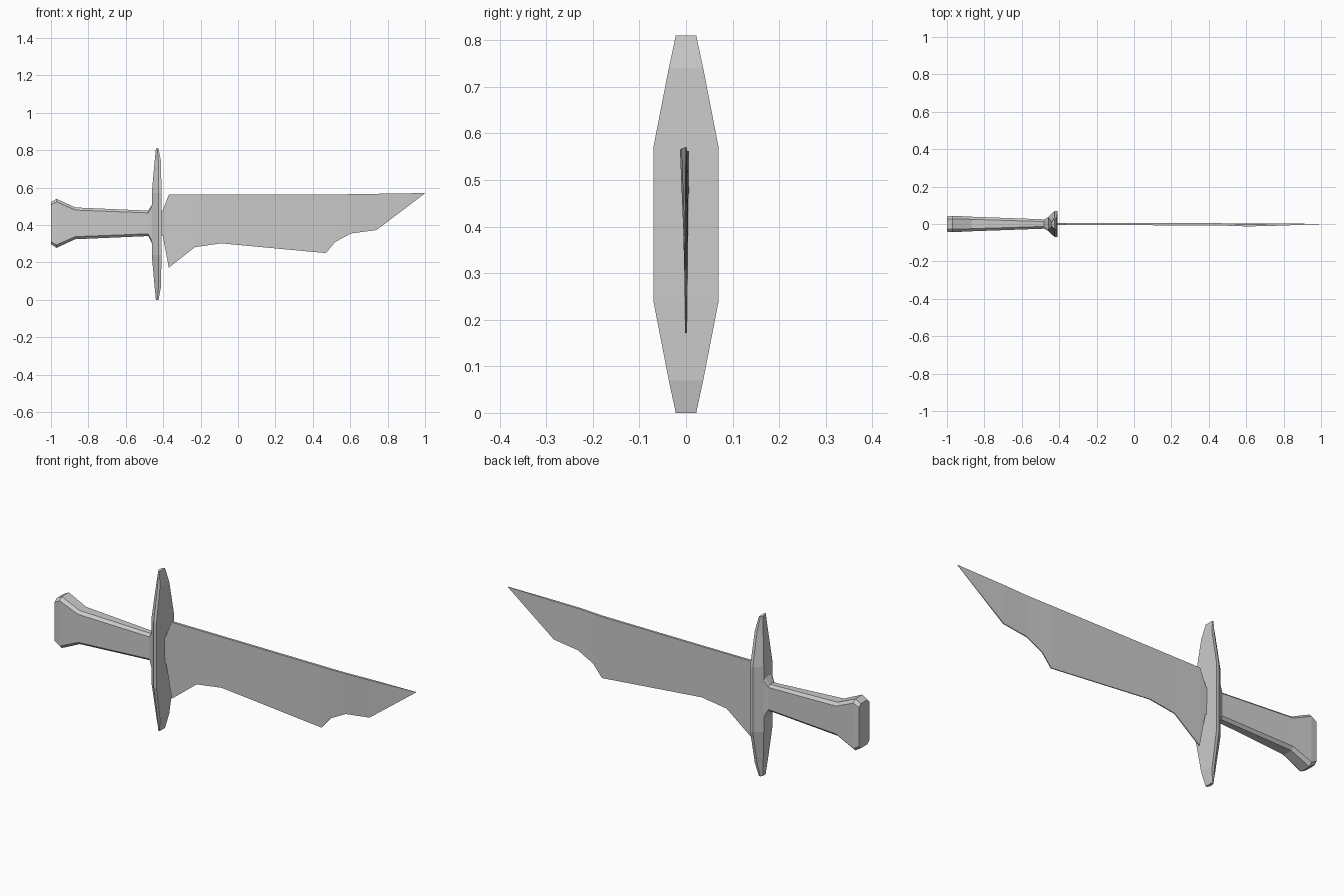
import bpy, bmesh

if "Cube" in bpy.data.objects:
    bpy.data.objects.remove(bpy.data.objects["Cube"])


def loft(name, rings):
    """Skin a list of equal-length closed rings and cap both ends."""
    bm = bmesh.new()
    loops = [[bm.verts.new(p) for p in ring] for ring in rings]
    n = len(loops[0])
    for a, b in zip(loops, loops[1:]):
        for i in range(n):
            j = (i + 1) % n
            bm.faces.new((a[i], a[j], b[j], b[i]))
    bm.faces.new(loops[0])
    bm.faces.new(loops[-1])
    bmesh.ops.remove_doubles(bm, verts=bm.verts, dist=0.0002)
    bmesh.ops.recalc_face_normals(bm, faces=bm.faces)
    mesh = bpy.data.meshes.new(name)
    bm.to_mesh(mesh)
    bm.free()
    obj = bpy.data.objects.new(name, mesh)
    bpy.context.collection.objects.link(obj)
    return obj


def grip_ring(x, z0, z1, w, c):
    """Chamfered rectangle across the handle."""
    half = [(w - c, z0), (w, z0 + c), (w, z1 - c), (w - c, z1)]
    return [(x, y, z) for y, z in half] + [(x, -y, z) for y, z in reversed(half)]


# Handle: flared pommel, tapering grip, collar at the guard
handle = loft("handle", [grip_ring(*s) for s in [
    (-1.00, 0.297, 0.522, 0.041, 0.014),
    (-0.97, 0.278, 0.540, 0.044, 0.016),
    (-0.87, 0.324, 0.494, 0.039, 0.014),
    (-0.48, 0.341, 0.477, 0.025, 0.012),
    (-0.46, 0.303, 0.510, 0.036, 0.012),
    (-0.44, 0.303, 0.510, 0.036, 0.012)]])


# Guard: wide towards the blade, narrow towards the handle, mirrored in z
def guard_ring(z, back, mid, front, w):
    return [(back, -w * 0.5, z), (mid, -w, z), (front, -w, z),
            (front, w, z), (mid, w, z), (back, w * 0.5, z)]


upper = [(0.165, -0.461, -0.424, -0.409, 0.070),
         (0.335, -0.446, -0.425, -0.412, 0.037),
         (0.405, -0.439, -0.432, -0.425, 0.022)]
mid_z = 0.405
guard = loft("guard",
             [guard_ring(mid_z - s[0], *s[1:]) for s in reversed(upper)] +
             [guard_ring(mid_z + s[0], *s[1:]) for s in upper])

# Blade: columns of (x, spine z, edge z, sideways bend), thin at the edge
columns = [
    (-0.415, 0.470, 0.350, 0.000),
    (-0.402, 0.480, 0.340, 0.000),
    (-0.370, 0.562, 0.172, 0.000),
    (-0.230, 0.562, 0.282, 0.000),
    (-0.090, 0.562, 0.302, 0.000),
    (0.470, 0.562, 0.250, -0.002),
    (0.520, 0.563, 0.310, -0.004),
    (0.605, 0.565, 0.355, -0.007),
    (0.740, 0.567, 0.373, -0.004),
    (0.998, 0.571, 0.568, 0.000)]
rings = []
for x, top, edge, bend in columns:
    t = 0.006 if x < 0.9 else 0.001
    rings.append([(x, bend - t, top), (x, bend + t, top),
                  (x, t * 0.4, edge), (x, -t * 0.4, edge)])
blade = loft("blade", rings)
